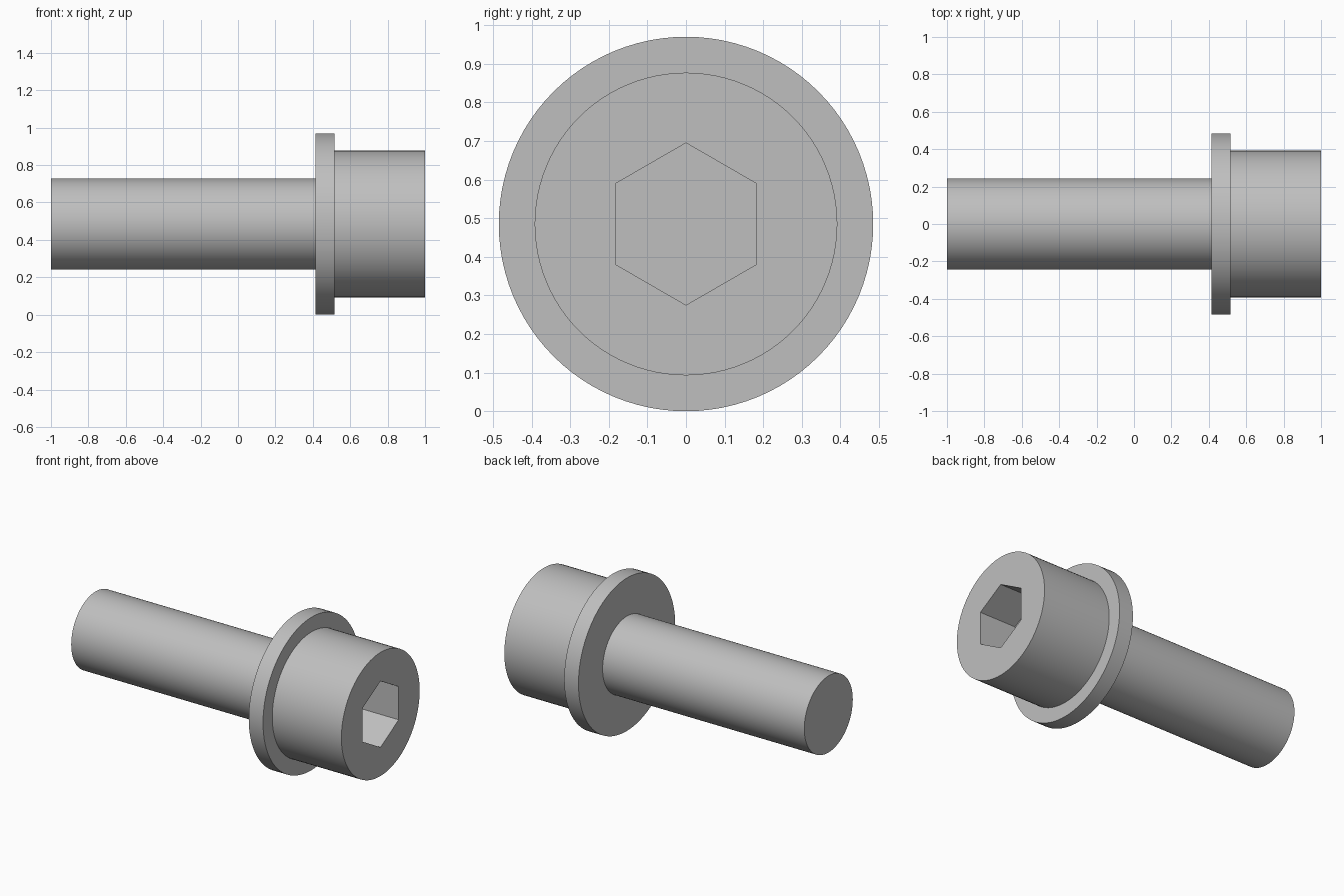
import bpy, bmesh, math

SEGMENTS = 96
AXIS_Z = 0.485          # height of the bolt's axis
FLANGE_X, HEAD_X, END_X = 0.415, 0.515, 1.0
SHANK_R, FLANGE_R, HEAD_R = 0.243, 0.485, 0.392
SOCKET_R, SOCKET_DEPTH = 0.21, 0.26

cube = bpy.data.objects.get("Cube")
if cube:
    bpy.data.objects.remove(cube, do_unlink=True)

steel = bpy.data.materials.new("grey steel")
steel.use_nodes = True
colour = (0.52, 0.52, 0.52, 1)
steel.diffuse_color = colour
steel.node_tree.nodes["Principled BSDF"].inputs["Base Color"].default_value = colour


def ring(bm, x, radius, count):
    """Verts of a regular polygon around the x axis, first corner upward."""
    angles = [2 * math.pi * i / count for i in range(count)]
    return [bm.verts.new((x, radius * math.sin(a), radius * math.cos(a))) for a in angles]


def wall(bm, a, b):
    for i in range(len(a)):
        j = (i + 1) % len(a)
        bm.faces.new((a[i], a[j], b[j], b[i]))


def loop_edges(bm, verts):
    return [bm.edges.get((v, verts[i - 1])) for i, v in enumerate(verts)]


def finish(bm, name):
    bmesh.ops.recalc_face_normals(bm, faces=bm.faces[:])
    mesh = bpy.data.meshes.new(name)
    bm.to_mesh(mesh)
    bm.free()
    mesh.materials.append(steel)
    obj = bpy.data.objects.new(name, mesh)
    obj.location.z = AXIS_Z
    bpy.context.collection.objects.link(obj)
    bpy.ops.object.select_all(action="DESELECT")
    obj.select_set(True)
    bpy.context.view_layer.objects.active = obj
    bpy.ops.object.shade_smooth_by_angle(angle=math.radians(30))


# Screw: shank and head in one turned body
bm = bmesh.new()
profile = [(-1.0, SHANK_R), (HEAD_X, SHANK_R), (HEAD_X, HEAD_R), (END_X, HEAD_R)]
rings = [ring(bm, x, r, SEGMENTS) for x, r in profile]
for a, b in zip(rings, rings[1:]):
    wall(bm, a, b)
bm.faces.new(rings[0])

# Hexagonal socket sunk into the head's end face
mouth = ring(bm, END_X, SOCKET_R, 6)
floor = ring(bm, END_X - SOCKET_DEPTH, SOCKET_R, 6)
wall(bm, mouth, floor)
bm.faces.new(floor)
bmesh.ops.triangle_fill(bm, use_beauty=True, normal=(1, 0, 0),
                        edges=loop_edges(bm, rings[-1]) + loop_edges(bm, mouth))
finish(bm, "socket_head_screw")

# Washer: flat ring under the head
bm = bmesh.new()
profile = [(FLANGE_X, SHANK_R), (FLANGE_X, FLANGE_R), (HEAD_X, FLANGE_R), (HEAD_X, SHANK_R)]
rings = [ring(bm, x, r, SEGMENTS) for x, r in profile]
for i, a in enumerate(rings):
    wall(bm, rings[i - 1], a)
finish(bm, "washer")
